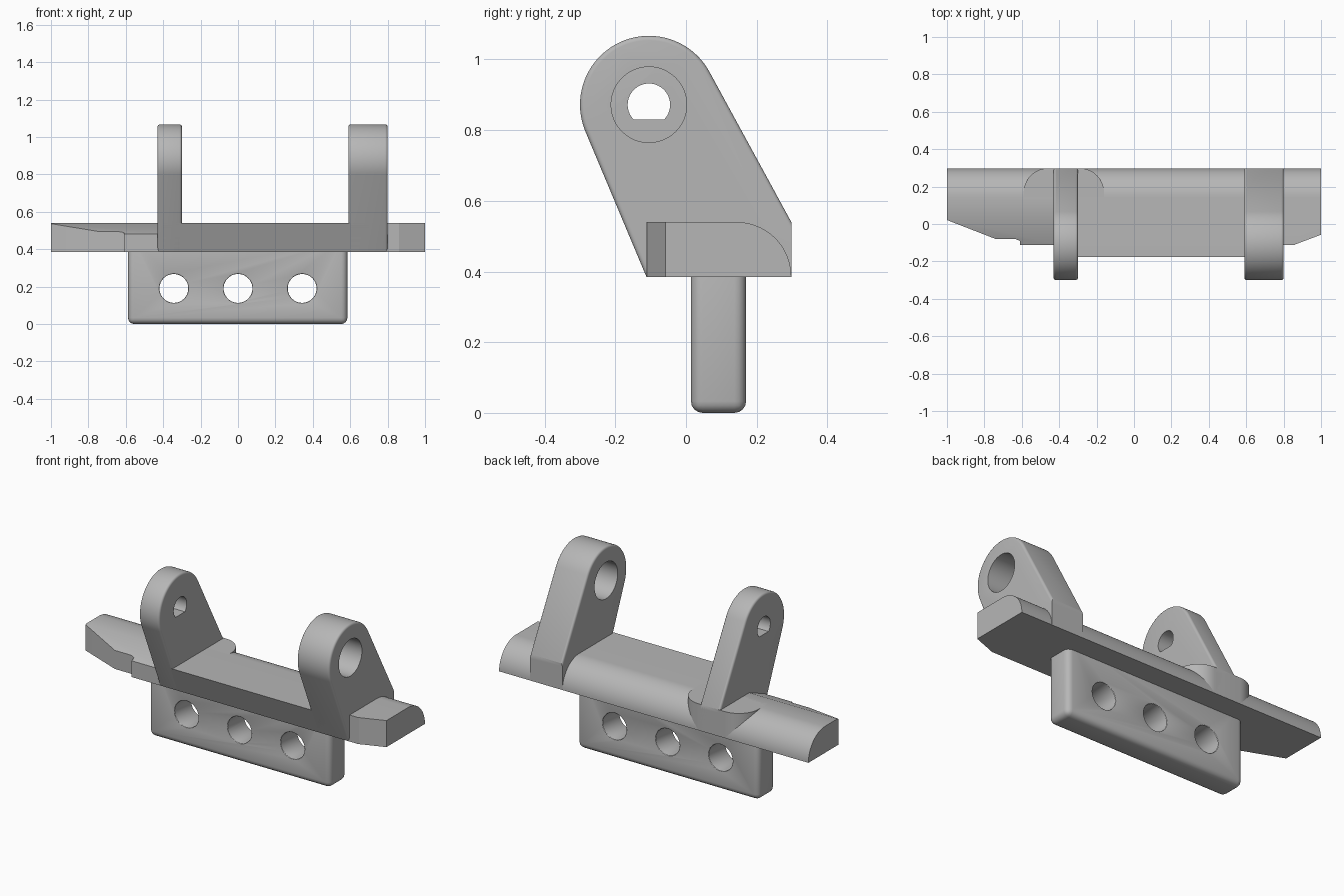
import bpy
import bmesh
from math import sin, cos, acos, atan2, hypot, pi
from mathutils import Vector

cube = bpy.data.objects.get("Cube")
if cube:
    bpy.data.objects.remove(cube, do_unlink=True)

grey = bpy.data.materials.new("plain grey")
grey.use_nodes = True
grey.diffuse_color = (0.47, 0.47, 0.47, 1)
grey.node_tree.nodes["Principled BSDF"].inputs["Base Color"].default_value = (0.47, 0.47, 0.47, 1)

BOTTOM, TOP, BACK, FRONT = 0.385, 0.54, 0.298, -0.112
EYE_Y, EYE_Z, EYE_R = -0.105, 0.872, 0.195


def arc(cx, cy, r, a0, a1, n):
    return [(cx + r * cos(a0 + (a1 - a0) * i / n), cy + r * sin(a0 + (a1 - a0) * i / n))
            for i in range(n + 1)]


def prism(name, points, lo, hi, axis, rim=None):
    """Extrude a closed outline along x (y, z points), y (x, z) or z (x, y)."""
    place = {"x": lambda p, t: (t, p[0], p[1]),
             "y": lambda p, t: (p[0], t, p[1]),
             "z": lambda p, t: (p[0], p[1], t)}[axis]
    bm = bmesh.new()
    a = [bm.verts.new(place(p, lo)) for p in points]
    b = [bm.verts.new(place(p, hi)) for p in points]
    bm.faces.new(a)
    bm.faces.new(b)
    for i in range(len(a)):
        j = (i + 1) % len(a)
        bm.faces.new((a[i], a[j], b[j], b[i]))
    bmesh.ops.recalc_face_normals(bm, faces=bm.faces)
    if rim:
        edges, width = [e for e in bm.edges if rim[0](e)], rim[1]
        bmesh.ops.bevel(bm, geom=edges, offset=width, segments=4, profile=0.5, affect="EDGES")
    mesh = bpy.data.meshes.new(name)
    bm.to_mesh(mesh)
    bm.free()
    obj = bpy.data.objects.new(name, mesh)
    bpy.context.collection.objects.link(obj)
    mesh.materials.append(grey)
    return obj


def activate(obj):
    bpy.ops.object.select_all(action="DESELECT")
    obj.select_set(True)
    bpy.context.view_layer.objects.active = obj


def cut(obj, tool, operation="DIFFERENCE"):
    activate(obj)
    mod = obj.modifiers.new("cut", "BOOLEAN")
    mod.operation, mod.solver, mod.object = operation, "EXACT", tool
    bpy.ops.object.modifier_apply(modifier=mod.name)
    bpy.data.objects.remove(tool, do_unlink=True)


def tangent_angle(p, side):
    dy, dz = p[0] - EYE_Y, p[1] - EYE_Z
    return atan2(dz, dy) + side * acos(EYE_R / hypot(dy, dz))


# Lug outline: an eye joined to the base by two tangent lines
front_angle = tangent_angle((FRONT, BOTTOM), -1) + 2 * pi
back_angle = tangent_angle((BACK, TOP), 1)
lug_outline = [(FRONT, BOTTOM), (BACK, BOTTOM), (BACK, TOP)]
lug_outline += arc(EYE_Y, EYE_Z, EYE_R, back_angle, front_angle, 40)
tip_y, tip_z = lug_outline[-1]
slope_y = FRONT + (tip_y - FRONT) * (TOP - BOTTOM) / (tip_z - BOTTOM)


def lug_rim(edge):
    a, b = (v.co for v in edge.verts)
    return abs(a.x - b.x) < 1e-5 and max(a.z, b.z) > TOP + 0.02


parts = []
round_hole = arc(EYE_Y, EYE_Z, 0.107, 0, 2 * pi, 48)[:-1]
flat = acos(0.042 / 0.06)
d_hole = arc(EYE_Y, EYE_Z, 0.06, flat - pi / 2, 1.5 * pi - flat, 40)
for name, lo, hi, hole in (("left_lug", 0.59, 0.80, round_hole),
                           ("right_lug", -0.43, -0.30, d_hole)):
    lug = prism(name, lug_outline, lo, hi, "x", (lug_rim, 0.013))
    cut(lug, prism("hole_cutter", hole, lo - 0.1, hi + 0.1, "x"))
    parts.append(lug)

# Base bar with a rounded upper back edge and a sloping front between the lugs
radius = TOP - BOTTOM
back_round = arc(BACK - radius, BOTTOM, radius, 0, pi / 2, 20)
parts.append(prism("base_bar", [(FRONT, BOTTOM)] + back_round + [(slope_y, TOP)],
                   -0.40, 0.70, "x"))

# Wings, trimmed to their plan shapes
left_wing = prism("left_wing", [(FRONT, BOTTOM)] + back_round + [(FRONT, TOP)], 0.70, 1.0, "x")
left_plan = [(0.6, 0.4), (0.6, -0.3), (0.86, -0.3), (0.86, -0.11), (1.1, -0.02), (1.1, 0.4)]
cut(left_wing, prism("plan_cutter", left_plan, 0.2, 0.7, "z"), "INTERSECT")
right_wing = prism("right_wing", [(FRONT, BOTTOM)] + back_round + [(0.03, TOP), (FRONT, 0.48)],
                   -1.0, -0.40, "x")
right_plan = [(-1.1, 0.4), (-1.1, 0.06), (-0.74, -0.08), (-0.635, -0.08), (-0.61, -0.09),
              (-0.603, -0.3), (-0.3, -0.3), (-0.3, 0.4)]
cut(right_wing, prism("plan_cutter", right_plan, 0.2, 0.7, "z"), "INTERSECT")
parts += [left_wing, right_wing]

# Round-cornered pad behind the narrow lug
pad = [(-0.59, 0.08), (-0.16, 0.08)]
pad += arc(-0.29, BACK - 0.13, 0.13, 0, pi / 2, 14)
pad += arc(-0.46, BACK - 0.13, 0.13, pi / 2, pi, 14)
parts.append(prism("lug_pad", pad, BOTTOM, TOP, "z"))


# Hanging plate with softened edges and three holes
def plate_rim(edge):
    return min(v.co.z for v in edge.verts) < 0.4


plate_outline = [(-0.588, 0), (0.585, 0), (0.585, 0.45), (-0.588, 0.45)]
plate = prism("mounting_plate", plate_outline, 0.014, 0.17, "y", (plate_rim, 0.033))
for x in (-0.343, 0, 0.343):
    circle = arc(x, 0.19, 0.077, 0, 2 * pi, 48)[:-1]
    cut(plate, prism("hole_cutter", circle, -0.1, 0.3, "y"))
activate(plate)
soften = plate.modifiers.new("soften", "BEVEL")
soften.width, soften.segments, soften.angle_limit = 0.01, 3, 0.8
bpy.ops.object.modifier_apply(modifier=soften.name)
parts.append(plate)

for part in parts:
    activate(part)
    bpy.ops.object.shade_smooth_by_angle(angle=0.5)
